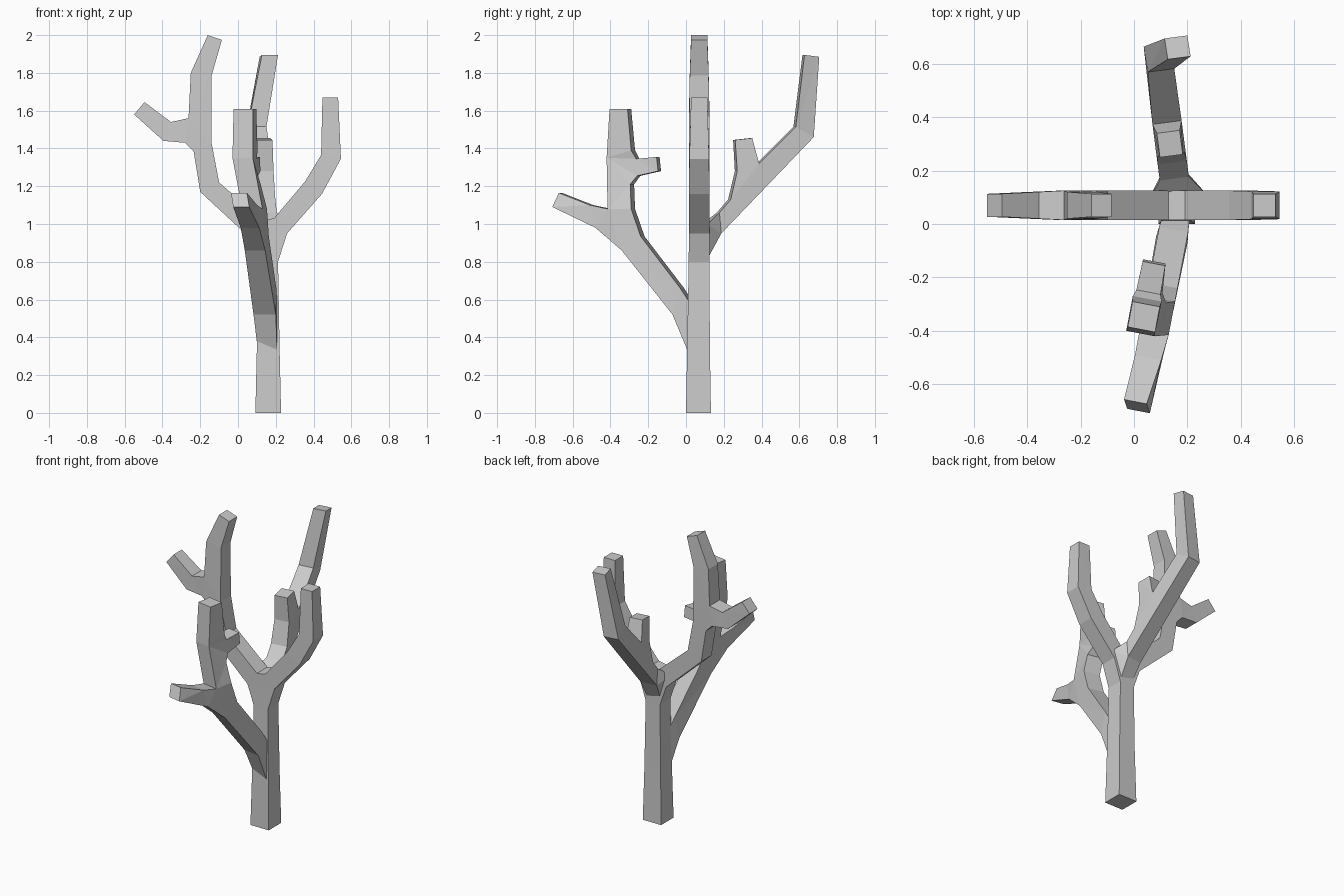
import bpy, bmesh
from mathutils import Vector


def limb(name, outline, place, side, half=0.055):
    """Branch silhouette (s, z[, half thickness]) given thickness along 'side'."""
    bm = bmesh.new()
    side = Vector(side).normalized()
    a, b = [], []
    for p in outline:
        c = Vector(place(p[0], p[1]))
        h = p[2] if len(p) > 2 else half
        a.append(bm.verts.new(c - side * h))
        b.append(bm.verts.new(c + side * h))
    bm.faces.new(a)
    bm.faces.new(b[::-1])
    n = len(a)
    for i in range(n):
        j = (i + 1) % n
        bm.faces.new((a[j], a[i], b[i], b[j]))
    bm.normal_update()
    bmesh.ops.triangulate(bm, faces=bm.faces[:])
    if bm.calc_volume(signed=True) < 0:
        bmesh.ops.reverse_faces(bm, faces=bm.faces[:])
    me = bpy.data.meshes.new(name)
    bm.to_mesh(me)
    bm.free()
    ob = bpy.data.objects.new(name, me)
    bpy.context.scene.collection.objects.link(ob)
    return ob


def ramp(z, lo, hi):
    return max(0.0, min(1.0, (z - lo) / (hi - lo)))


T = 0.043  # half thickness at branch tips

# Trunk with left and right boughs, drawn in the x-z plane
limb("trunk_and_side_boughs", [
    (0.228, 0, 0.066), (0.22, 0.35, 0.06), (0.212, 0.8), (0.26, 0.95),
    (0.445, 1.16), (0.545, 1.345, 0.052), (0.53, 1.67, T), (0.447, 1.67, T),
    (0.44, 1.365, 0.052), (0.355, 1.225), (0.19, 1.03), (0.13, 1.02),
    (-0.10, 1.22), (-0.14, 1.43), (-0.14, 1.785, 0.05), (-0.085, 1.975, T),
    (-0.16, 2.0, T), (-0.25, 1.8, 0.05), (-0.262, 1.56), (-0.355, 1.54, 0.05),
    (-0.495, 1.645, T), (-0.55, 1.58, T), (-0.395, 1.44, 0.05), (-0.28, 1.43),
    (-0.235, 1.385), (-0.2, 1.17), (0.0, 0.985), (0.06, 0.93),
    (0.106, 0.8), (0.10, 0.35, 0.06), (0.092, 0, 0.066)],
    lambda s, z: (s, 0.066 + 0.004 * ramp(z, 0.3, 0.9), z), (0, 1, 0))

# Front bough with upright branch and twig
limb("front_bough", [
    (0.05, 0.25, 0.048), (-0.06, 0.52, 0.06), (-0.33, 0.86), (-0.47, 0.98, 0.05),
    (-0.70, 1.09, T), (-0.665, 1.165, T), (-0.50, 1.10, 0.05), (-0.405, 1.08),
    (-0.41, 1.35), (-0.395, 1.61, 0.052), (-0.30, 1.61, 0.052), (-0.28, 1.39),
    (-0.255, 1.345, 0.046), (-0.148, 1.355, T), (-0.14, 1.28, T),
    (-0.25, 1.255, 0.046), (-0.285, 1.21), (-0.28, 1.08), (-0.23, 0.935),
    (-0.02, 0.66), (0.05, 0.55, 0.048)],
    lambda y, z: (0.165 + 0.19 * (y - 0.065) - 0.05 * ramp(z, 1.08, 1.28), y, z),
    (1, -0.19, 0))

# Back bough with short twig, flared where it leaves the trunk
limb("back_bough", [
    (0.10, 0.80, 0.045), (0.18, 0.95), (0.67, 1.46, 0.05), (0.70, 1.885, T),
    (0.622, 1.895, T), (0.575, 1.515, 0.05), (0.38, 1.32), (0.345, 1.455, T),
    (0.255, 1.445, T), (0.265, 1.28, 0.05), (0.23, 1.13), (0.17, 1.06),
    (0.10, 1.0, 0.11)],
    lambda y, z: (0.16 - 0.13 * (y - 0.1) + 0.078 * ramp(z, 1.5, 1.9), y, z),
    (1, 0.13, 0))
